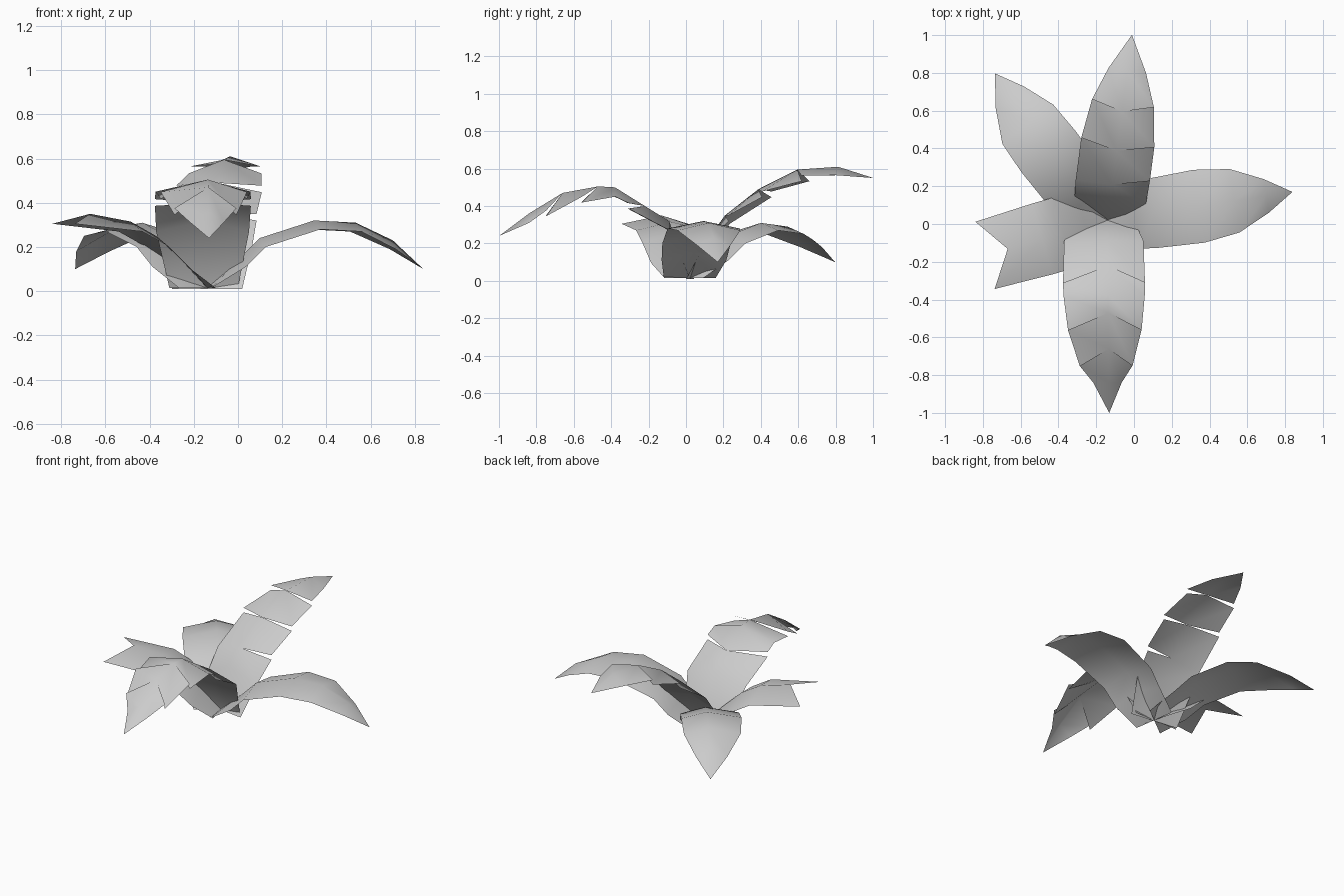
import bpy, math
from mathutils import Vector

if "Cube" in bpy.data.objects:
    bpy.data.objects.remove(bpy.data.objects["Cube"])

CENTRE = Vector((-0.14, 0.02, 0))


def leaf(name, angle, rows, droop=0.04, slits=(), gap=0.03, skew=0.09, tail=0, lean=0):
    """Arched leaf: rows are (distance, height, half width) along the midrib.
    Slit rows split the blade: lower piece sags, upper piece lifts."""
    a = math.radians(angle)
    out = Vector((math.cos(a), math.sin(a), 0))
    side = Vector((-out.y, out.x, 0))
    verts, faces = [], []

    def add(r, z, s):
        verts.append(CENTRE + out * r + side * s + Vector((0, 0, max(z, 0))))
        return len(verts) - 1

    mids = [add(r, z, 0) for r, z, w in rows]
    for sgn in (1, -1):
        lower, upper = [], []
        for i, (r, z, w) in enumerate(rows):
            if w == 0:
                lower.append(mids[i])
                upper.append(mids[i])
                continue
            d = droop * min(1, i)
            s = sgn * w * (1 + lean * sgn)
            if (i, sgn) in slits:
                # height of the next stretch of midrib under the slanted slit
                r2, z2, _ = rows[i + 1]
                zs = z + (z2 - z) * min(1, skew / (r2 - r))
                lower.append(add(r + skew, zs - d - gap, s))
                upper.append(add(r + skew, zs - d + gap * 0.5, s))
            else:
                e = tail if i == len(rows) - 1 else 0
                k = add(r + e, z - d, s)
                lower.append(k)
                upper.append(k)
        for i in range(len(rows) - 1):
            f = [mids[i], mids[i + 1], lower[i + 1], upper[i]]
            f = list(dict.fromkeys(f))
            faces.append(f[::-1] if sgn < 0 else f)
    me = bpy.data.meshes.new(name)
    me.from_pydata(verts, [], faces)
    me.update()
    for p in me.polygons:
        p.use_smooth = True
    ob = bpy.data.objects.new(name, me)
    bpy.context.collection.objects.link(ob)
    return ob


# Front leaf, pairs of slits
leaf("front_leaf", 270.5,
     [(0, 0.015, 0.155), (0.11, 0.32, 0.21), (0.24, 0.40, 0.217), (0.40, 0.50, 0.215),
      (0.49, 0.505, 0.195), (0.68, 0.47, 0.14), (0.86, 0.36, 0.075), (1.02, 0.24, 0)],
     droop=0.05, gap=0.02, skew=0.09, lean=-0.1,
     slits={(i, s) for i in (2, 4, 5) for s in (1, -1)})

# Rear leaf, tallest, with staggered slits
leaf("rear_leaf", 82.5,
     [(0, 0.01, 0.16), (0.11, 0.24, 0.19), (0.19, 0.35, 0.195), (0.37, 0.49, 0.195),
      (0.58, 0.595, 0.165), (0.80, 0.61, 0.10), (0.99, 0.55, 0)],
     droop=0.045, gap=0.02, skew=0.045,
     slits={(2, -1), (3, 1), (3, -1), (4, 1), (4, -1)})

# Right leaf, whole blade
leaf("right_leaf", 8.7,
     [(0, 0.015, 0.14), (0.15, 0.15, 0.175), (0.24, 0.24, 0.185), (0.49, 0.32, 0.195),
      (0.68, 0.31, 0.17), (0.85, 0.23, 0.09), (0.99, 0.10, 0)], droop=0.04)

# Rear left leaf, whole blade
leaf("rear_left_leaf", 127.5,
     [(0, 0.015, 0.14), (0.15, 0.15, 0.17), (0.26, 0.24, 0.175), (0.48, 0.31, 0.18),
      (0.66, 0.29, 0.17), (0.83, 0.22, 0.095), (0.98, 0.10, 0)], droop=0.04, lean=0.15)

# Left leaf, short with a forked end
leaf("left_leaf", 196,
     [(0, 0.015, 0.14), (0.12, 0.14, 0.18), (0.24, 0.25, 0.195), (0.36, 0.315, 0.195),
      (0.55, 0.35, 0.185)], droop=0.045, tail=0.125)
